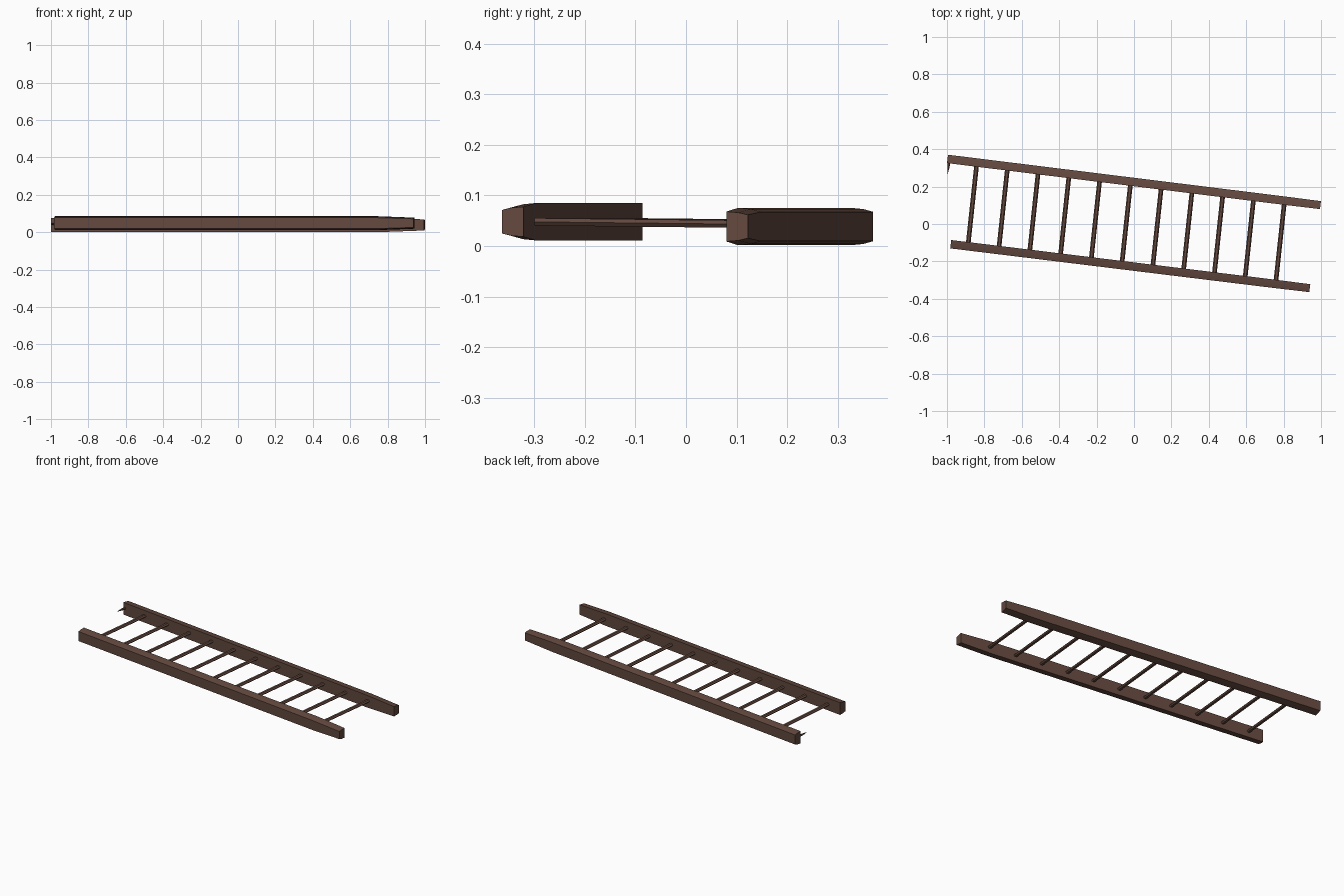
import bpy, bmesh, math
from mathutils import Vector

if "Cube" in bpy.data.objects:
    bpy.data.objects.remove(bpy.data.objects["Cube"])

wood = bpy.data.materials.new("dark_brown_wood")
wood.diffuse_color = (0.125, 0.066, 0.049, 1)
wood.use_nodes = True
wood.node_tree.nodes["Principled BSDF"].inputs["Base Color"].default_value = wood.diffuse_color


def loft(name, sections):
    """Skin a list of closed rings and cap both ends."""
    bm = bmesh.new()
    rings = [[bm.verts.new(p) for p in s] for s in sections]
    n = len(rings[0])
    for a, b in zip(rings, rings[1:]):
        for i in range(n):
            j = (i + 1) % n
            bm.faces.new((a[i], a[j], b[j], b[i]))
    bm.faces.new(rings[0])
    bm.faces.new(rings[-1])
    bmesh.ops.recalc_face_normals(bm, faces=bm.faces)
    me = bpy.data.meshes.new(name)
    bm.to_mesh(me)
    bm.free()
    ob = bpy.data.objects.new(name, me)
    bpy.context.collection.objects.link(ob)
    me.materials.append(wood)
    bpy.context.view_layer.objects.active = ob
    ob.select_set(True)
    bpy.ops.object.shade_smooth_by_angle(angle=math.radians(35))
    ob.select_set(False)
    return ob


def sweep(name, a, b, profile, stations):
    """profile: (sideways, up) points; stations: (position 0-1, width scale, height scale)."""
    a, b = Vector(a), Vector(b)
    d = (b - a).normalized()
    side = Vector((-d.y, d.x, 0)).normalized()
    up = d.cross(side)
    return loft(name, [[a.lerp(b, t) + side * (u * sw) + up * (v * sh)
                        for u, v in profile] for t, sw, sh in stations])


def rail_profile(s):
    # tall inner face, lower outer face; s = +1 when outside is +side
    half = [(-0.0225, 0.037), (0.003, 0.0345), (0.0225, 0.029)]
    pts = half + [(u, -v) for u, v in reversed(half)]
    return [(u * s, v) for u, v in pts]


# side rails, tapering towards the +x end
taper = [(0, 1, 1), (0.9, 1, 1), (1, 0.95, 0.8)]
sweep("back_rail", (-0.997, 0.348, 0.0385), (0.997, 0.101, 0.0385), rail_profile(1), taper)
sweep("front_rail", (-0.98, -0.108, 0.048), (0.94, -0.343, 0.048), rail_profile(-1), taper)

# rungs
rung = [(0.0125 * math.cos(k * math.pi / 3), 0.0085 * math.sin(k * math.pi / 3)) for k in range(6)]
for i in range(11):
    xb = -0.84 + 0.1645 * i
    xf = xb - 0.048
    yb = 0.348 - 0.1237 * (xb + 0.997)
    yf = -0.108 - 0.1224 * (xf + 0.98)
    sweep(f"rung_{i + 1}", (xf, yf, 0.048), (xb, yb, 0.043), rung, [(0, 1, 1), (1, 1, 1)])

# splintered stub of the missing rung
sweep("broken_rung", (-0.988, 0.335, 0.043), (-0.997, 0.268, 0.044), rung,
      [(0, 0.6, 0.8), (0.5, 0.45, 0.7), (1, 0.08, 0.2)])
